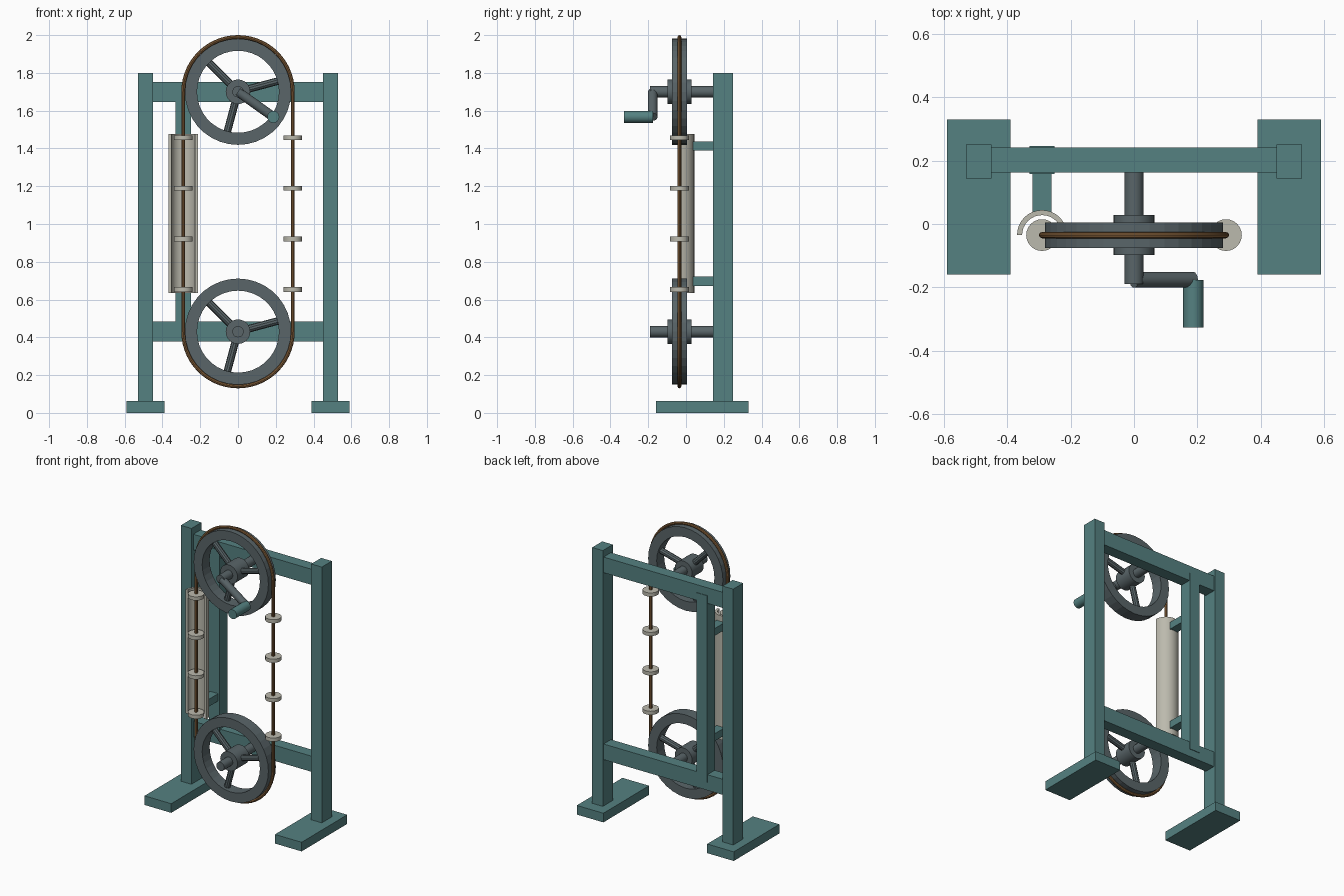
import bpy, bmesh
from math import sin, cos, pi, radians
from mathutils import Vector, Matrix

if "Cube" in bpy.data.objects:
    bpy.data.objects.remove(bpy.data.objects["Cube"])


def material(name, rgb):
    m = bpy.data.materials.new(name)
    m.diffuse_color = (*rgb, 1)
    m.use_nodes = True
    m.node_tree.nodes["Principled BSDF"].inputs["Base Color"].default_value = m.diffuse_color
    return m


TEAL = material("teal_paint", (0.09, 0.22, 0.22))
IRON = material("dark_iron", (0.10, 0.13, 0.14))
ROPE = material("rope_brown", (0.22, 0.11, 0.04))
PALE = material("pale_disc", (0.50, 0.49, 0.42))

WY = -0.035               # plane of wheels and rope
TOP_Z, LOW_Z = 1.70, 0.43  # wheel centres
ROPE_R = 0.29


def finish(name, bm, mat, smooth=False):
    bmesh.ops.recalc_face_normals(bm, faces=bm.faces)
    me = bpy.data.meshes.new(name)
    bm.to_mesh(me)
    bm.free()
    ob = bpy.data.objects.new(name, me)
    bpy.context.collection.objects.link(ob)
    me.materials.append(mat)
    if smooth:
        smooth_by_angle(ob)
    return ob


def smooth_by_angle(ob):
    bpy.ops.object.select_all(action='DESELECT')
    ob.select_set(True)
    bpy.context.view_layer.objects.active = ob
    bpy.ops.object.shade_smooth_by_angle(angle=radians(35))


def box(name, x, y, z, mat=TEAL):
    bm = bmesh.new()
    size = Matrix.Diagonal((x[1] - x[0], y[1] - y[0], z[1] - z[0], 1))
    mid = Matrix.Translation((sum(x) / 2, sum(y) / 2, sum(z) / 2))
    bmesh.ops.create_cube(bm, size=1, matrix=mid @ size)
    return finish(name, bm, mat)


def rod(name, a, b, r, mat, sides=20, smooth=True):
    a, b = Vector(a), Vector(b)
    d = b - a
    bm = bmesh.new()
    m = Matrix.Translation((a + b) / 2) @ d.to_track_quat('Z', 'Y').to_matrix().to_4x4()
    bmesh.ops.create_cone(bm, cap_ends=True, segments=sides, radius1=r, radius2=r,
                          depth=d.length, matrix=m)
    return finish(name, bm, mat, smooth)


def rim(name, z, r_in=0.217, r_out=0.281, half=0.04, n=36):
    bm = bmesh.new()
    rings = []
    for i in range(n):
        t = 2 * pi * i / n
        rings.append([bm.verts.new((r * cos(t), WY + y, z + r * sin(t)))
                      for r, y in ((r_in, -half), (r_out, -half), (r_out, half), (r_in, half))])
    for i in range(n):
        p, q = rings[i], rings[(i + 1) % n]
        for k in range(4):
            j = (k + 1) % 4
            bm.faces.new((p[k], p[j], q[j], q[k]))
    finish(name, bm, IRON)


# Frame: feet, posts, rails
for side, s in (("left", -1), ("right", 1)):
    box(side + "_foot", sorted((s * 0.59, s * 0.39)), (-0.16, 0.33), (0, 0.062))
    box(side + "_post", sorted((s * 0.53, s * 0.45)), (0.143, 0.25), (0.06, 1.80))
for name, z in (("upper", TOP_Z), ("lower", LOW_Z)):
    box(name + "_rail", (-0.46, 0.46), (0.163, 0.242), (z - 0.053, z + 0.053))

# Upright and brackets carrying the pipe
box("pipe_upright", (-0.33, -0.25), (0.158, 0.246), (LOW_Z, TOP_Z))
for name, z in (("upper", 1.413), ("lower", 0.698)):
    box(name + "_pipe_bracket", (-0.32, -0.26), (0.035, 0.17), (z - 0.025, z + 0.025))

# Cut-away half pipe, open to the front
bm = bmesh.new()
cols = []
N = 16
for i in range(N + 1):
    t = pi * i / N
    cols.append([bm.verts.new((-ROPE_R + r * cos(t), WY + r * sin(t), z))
                 for r, z in ((0.063, 0.635), (0.079, 0.635), (0.079, 1.477), (0.063, 1.477))])
for p, q in zip(cols, cols[1:]):
    for k in range(4):
        j = (k + 1) % 4
        bm.faces.new((p[k], p[j], q[j], q[k]))
bm.faces.new(cols[0])
bm.faces.new(cols[-1])
finish("half_pipe", bm, PALE, True)

# Wheels with hubs, axles and three spokes
for name, z in (("upper", TOP_Z), ("lower", LOW_Z)):
    rim(name + "_wheel_rim", z)
    rod(name + "_hub", (0, WY - 0.063, z), (0, WY + 0.063, z), 0.065, IRON, 24)
    rod(name + "_axle", (0, -0.19, z), (0, 0.18, z), 0.03, IRON)
    for i in range(3):
        t = radians(15 + 120 * i)
        d = Vector((cos(t), 0, sin(t)))
        c = Vector((0, WY, z))
        rod(f"{name}_spoke_{i + 1}", c + d * 0.04, c + d * 0.225, 0.02, IRON, 10, False)

# Crank arm and handle
rod("crank_arm", (0, -0.176, TOP_Z), (0.187, -0.176, 1.567), 0.025, IRON, 16)
rod("crank_handle", (0.187, -0.176, 1.567), (0.187, -0.327, 1.567), 0.032, TEAL, 16)

# Endless rope round both wheels
cu = bpy.data.curves.new("rope_loop", 'CURVE')
cu.dimensions = '3D'
cu.bevel_depth = 0.01
cu.bevel_resolution = 2
pts = []
M = 28
for z, start in ((TOP_Z, 0), (LOW_Z, pi)):
    for i in range(M + 1):
        t = start + pi * i / M
        pts.append((ROPE_R * cos(t), WY, z + ROPE_R * sin(t), 1))
sp = cu.splines.new('POLY')
sp.points.add(len(pts) - 1)
for p, co in zip(sp.points, pts):
    p.co = co
sp.use_cyclic_u = True
rope = bpy.data.objects.new("rope_loop", cu)
bpy.context.collection.objects.link(rope)
cu.materials.append(ROPE)
bpy.ops.object.select_all(action='DESELECT')
rope.select_set(True)
bpy.context.view_layer.objects.active = rope
bpy.ops.object.convert(target='MESH')
smooth_by_angle(bpy.context.view_layer.objects.active)

# Discs threaded on both runs of rope
for side, x in (("left", -ROPE_R), ("right", ROPE_R)):
    for i in range(4):
        z = 0.653 + 0.268 * i
        rod(f"{side}_disc_{i + 1}", (x, WY, z - 0.0125), (x, WY, z + 0.0125), 0.05, PALE, 24)
